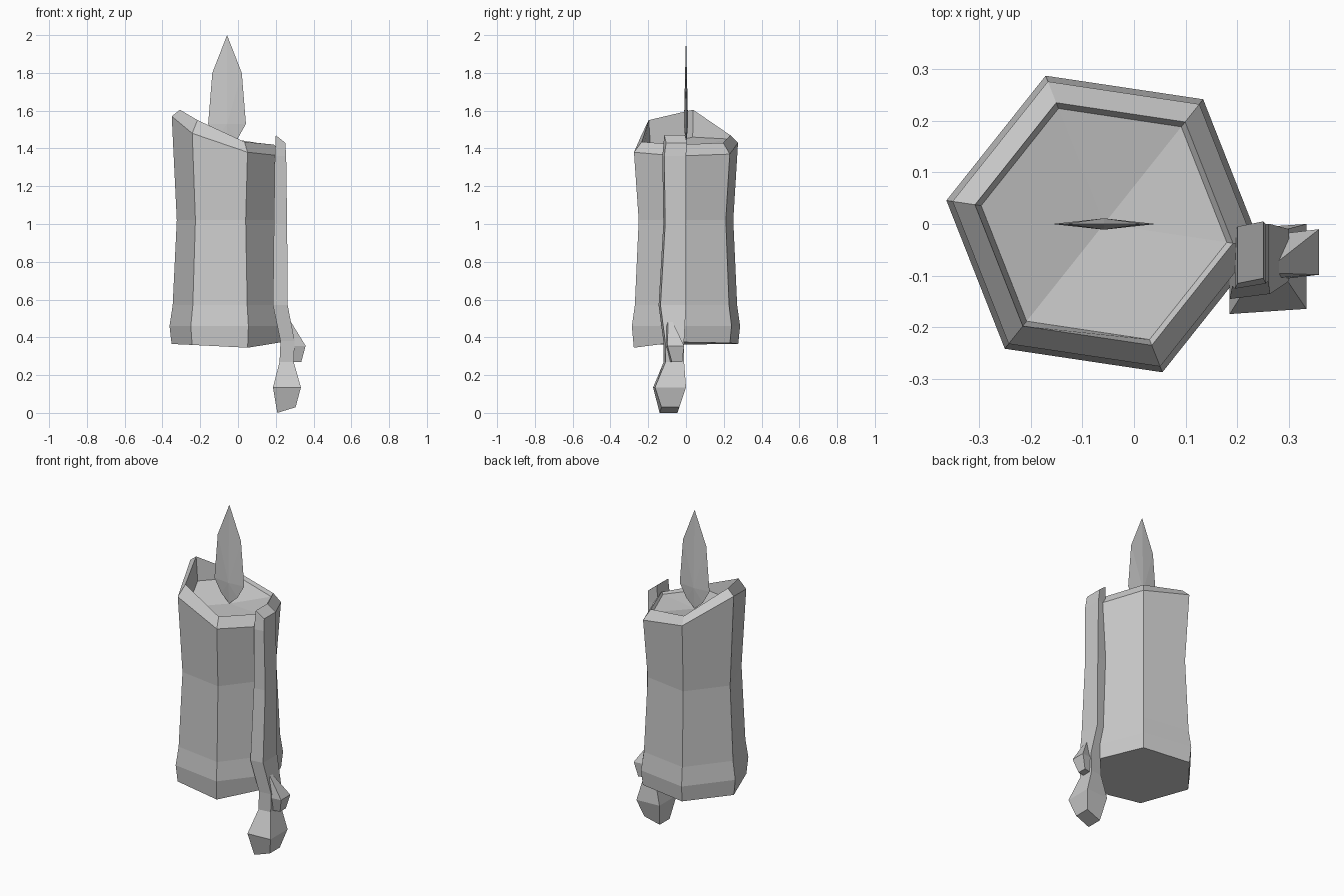
import bpy, bmesh, math
from mathutils import Vector

old = bpy.data.objects.get("Cube")
if old:
    bpy.data.objects.remove(old, do_unlink=True)

wax = bpy.data.materials.new("grey wax")
wax.use_nodes = True
wax.diffuse_color = (0.6, 0.6, 0.6, 1)
wax.node_tree.nodes["Principled BSDF"].inputs["Base Color"].default_value = (0.6, 0.6, 0.6, 1)


def loft(name, rings, first=None, last=None):
    """Skin equal-length rings; close the ends with a fan to a point or an n-gon."""
    bm = bmesh.new()
    loops = [[bm.verts.new(p) for p in ring] for ring in rings]
    n = len(loops[0])
    for a, b in zip(loops, loops[1:]):
        for i in range(n):
            j = (i + 1) % n
            bm.faces.new((a[i], a[j], b[j], b[i]))
    for loop, tip in ((loops[0], first), (loops[-1], last)):
        if tip is None:
            bm.faces.new(loop)
        else:
            c = bm.verts.new(tip)
            for i in range(n):
                bm.faces.new((loop[i], loop[(i + 1) % n], c))
    bmesh.ops.recalc_face_normals(bm, faces=bm.faces)
    mesh = bpy.data.meshes.new(name)
    bm.to_mesh(mesh)
    bm.free()
    mesh.materials.append(wax)
    obj = bpy.data.objects.new(name, mesh)
    bpy.context.collection.objects.link(obj)
    return obj


CX = -0.058  # candle axis


def hexagon(radius, heights):
    if not isinstance(heights, (list, tuple)):
        heights = [heights] * 6
    pts = []
    for i, z in enumerate(heights):
        a = math.radians(51.5 + 60 * i)
        pts.append(Vector((CX + radius * math.cos(a), radius * math.sin(a), z)))
    return pts


# Candle body: waisted hexagon, uneven rim, sunken wax pool
# corner order: back right, back left, left, front left, front right, right
base = [0.37, 0.365, 0.365, 0.36, 0.345, 0.375]
outer_rim = [1.37, 1.43, 1.57, 1.48, 1.38, 1.36]
inner_rim = [1.43, 1.47, 1.605, 1.55, 1.435, 1.42]
pool = [1.41, 1.45, 1.46, 1.41, 1.41, 1.41]
loft("candle_body", [
    hexagon(0.297, base),
    hexagon(0.308, 0.46),
    hexagon(0.291, 0.57),
    hexagon(0.269, 1.02),
    hexagon(0.296, outer_rim),
    hexagon(0.252, inner_rim),
    hexagon(0.24, pool),
], last=(CX, 0, 1.40))

# Flame: thin leaf with a slight central swell
outline = [(0, 2.0), (0.078, 1.8), (0.1, 1.53), (0.055, 1.45),
           (0, 1.40), (-0.055, 1.45), (-0.1, 1.53), (-0.078, 1.8)]
loft("flame", [[(CX + x, 0, z) for x, z in outline]],
     first=(CX, -0.011, 1.53), last=(CX, 0.011, 1.53))


def drip(name, sections):
    rings = []
    for z, x0, x1, y0, y1 in sections:
        rings.append([(x0, y0, z), (x1, y0 + 0.01, z), (x1, y1, z), (x0, y1 - 0.01, z)])
    return loft(name, rings)


# Long wax run ending in a hanging bead
run = drip("wax_drip", [
    (1.45, 0.20, 0.25, -0.115, 0.005),
    (1.36, 0.195, 0.255, -0.125, 0.0),
    (1.0, 0.19, 0.26, -0.12, 0.0),
    (0.57, 0.185, 0.263, -0.145, 0.0),
    (0.38, 0.225, 0.30, -0.12, -0.01),
    (0.27, 0.22, 0.295, -0.118, -0.01),
    (0.135, 0.185, 0.333, -0.174, 0.0),
    (0.015, 0.208, 0.305, -0.14, -0.035),
])
# Lean the top and the bead's underside
for v in run.data.vertices:
    if v.co.z > 1.4:
        v.co.z += 0.02 if v.co.x < 0.22 else -0.02
    elif v.co.z < 0.1:
        v.co.z += 0.015 if v.co.x > 0.25 else -0.015

# Small side bead beside the run
drip("side_drip", [
    (0.49, 0.262, 0.275, -0.105, -0.075),
    (0.355, 0.275, 0.358, -0.108, -0.01),
    (0.27, 0.285, 0.335, -0.085, -0.02),
])
